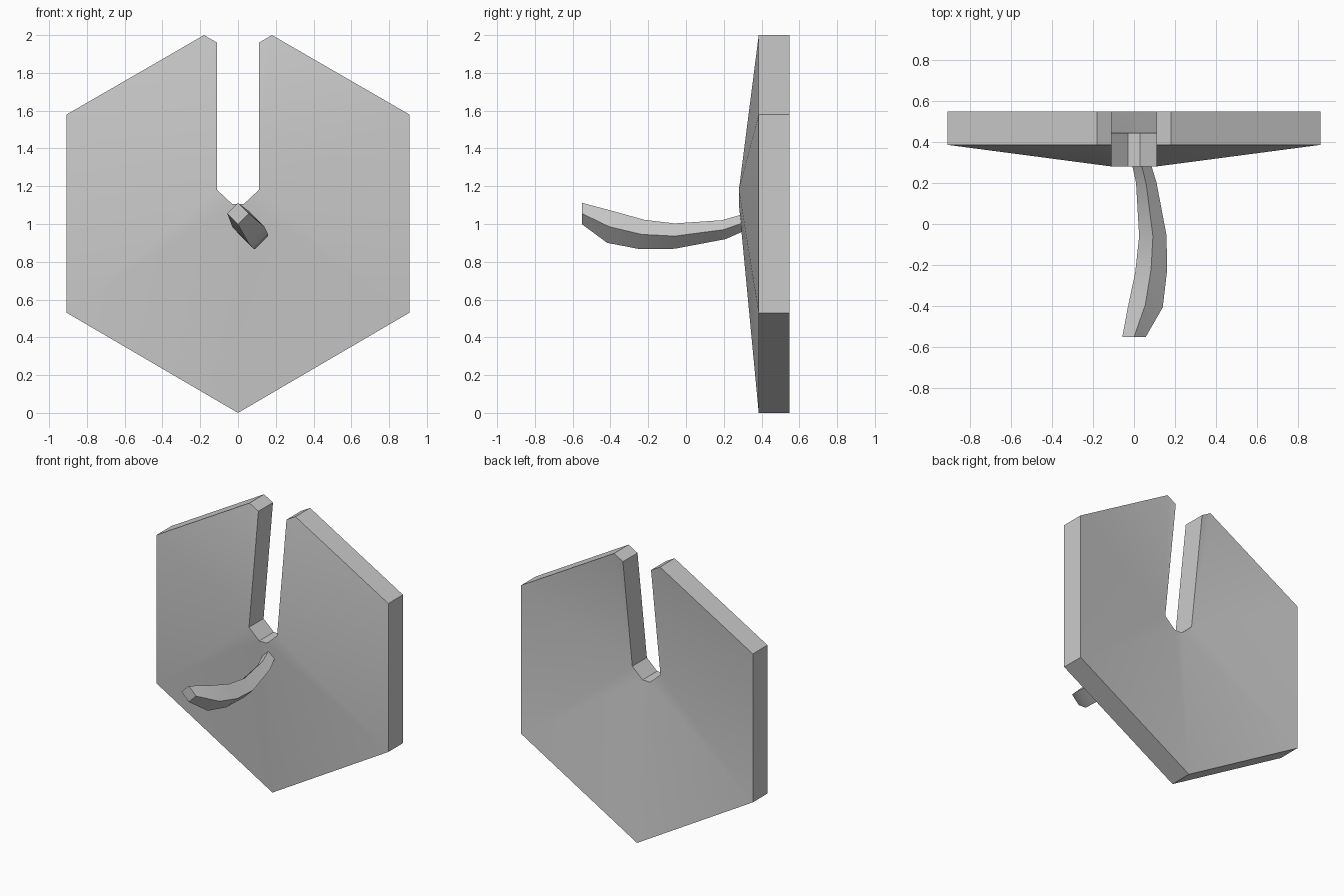
import bpy, bmesh

cube = bpy.data.objects.get("Cube")
if cube:
    bpy.data.objects.remove(cube, do_unlink=True)

grey = bpy.data.materials.new("plain_grey")
grey.use_nodes = True
colour = (0.6, 0.6, 0.6, 1)
grey.diffuse_color = colour
grey.node_tree.nodes["Principled BSDF"].inputs["Base Color"].default_value = colour


def finish(bm, name):
    """Turn a bmesh into a smooth shaded object with sharp corners."""
    bmesh.ops.recalc_face_normals(bm, faces=bm.faces)
    mesh = bpy.data.meshes.new(name)
    bm.to_mesh(mesh)
    bm.free()
    mesh.materials.append(grey)
    obj = bpy.data.objects.new(name, mesh)
    bpy.context.collection.objects.link(obj)
    bpy.ops.object.select_all(action='DESELECT')
    obj.select_set(True)
    bpy.context.view_layer.objects.active = obj
    bpy.ops.object.shade_smooth_by_angle(angle=0.52)
    return obj


# Slotted hexagonal plate: a shallow hollow pyramid of even thickness
RIM, HUB, THICK = 0.385, 0.28, 0.163
half = [(0.03, HUB, 1.105), (0.11, HUB, 1.18), (0.11, RIM, 1.96), (0.18, RIM, 2.0),
        (0.907, RIM, 1.58), (0.907, RIM, 0.53)]
outline = half + [(0, RIM, 0)] + [(-x, y, z) for x, y, z in reversed(half)]
n = len(outline)
bm = bmesh.new()
front = [bm.verts.new(p) for p in outline]
back = [bm.verts.new((x, y + THICK, z)) for x, y, z in outline]

# Fans run from the slot floor out to the rim, mirrored on both sides
fans = [(1, 2, 3), (1, 3, 4), (1, 4, 5), (0, 1, 5), (0, 5, 6)]
fans += [tuple(n - 1 - i if i != 6 else 6 for i in f) for f in fans]
fans.append((0, 6, n - 1))
for layer in (front, back):
    for f in fans:
        bm.faces.new([layer[i] for i in f])
for i in range(n):
    j = (i + 1) % n
    bm.faces.new((front[i], front[j], back[j], back[i]))
finish(bm, "slotted_plate")

# Curved horn: diamond sections given as x, y, z, radius, lean
stations = [(0, -0.55, 1.055, 0.057, 0), (0.055, -0.405, 0.985, 0.085, 0.012),
            (0.083, -0.235, 0.945, 0.077, 0.015), (0.092, -0.06, 0.936, 0.067, 0),
            (0.06, 0.2, 0.97, 0.05, -0.01), (0.035, 0.295, 1.004, 0.046, 0)]
bm = bmesh.new()
rings = []
for x, y, z, r, lean in stations:
    rings.append([bm.verts.new((x + a * r, y + c * lean, z + c * r))
                  for a, c in ((0, 1), (1, 0), (0, -1), (-1, 0))])
for a, b in zip(rings, rings[1:]):
    for i in range(4):
        j = (i + 1) % 4
        bm.faces.new((a[i], a[j], b[j], b[i]))
bm.faces.new(rings[0])
bm.faces.new(rings[-1])
finish(bm, "curved_horn")
